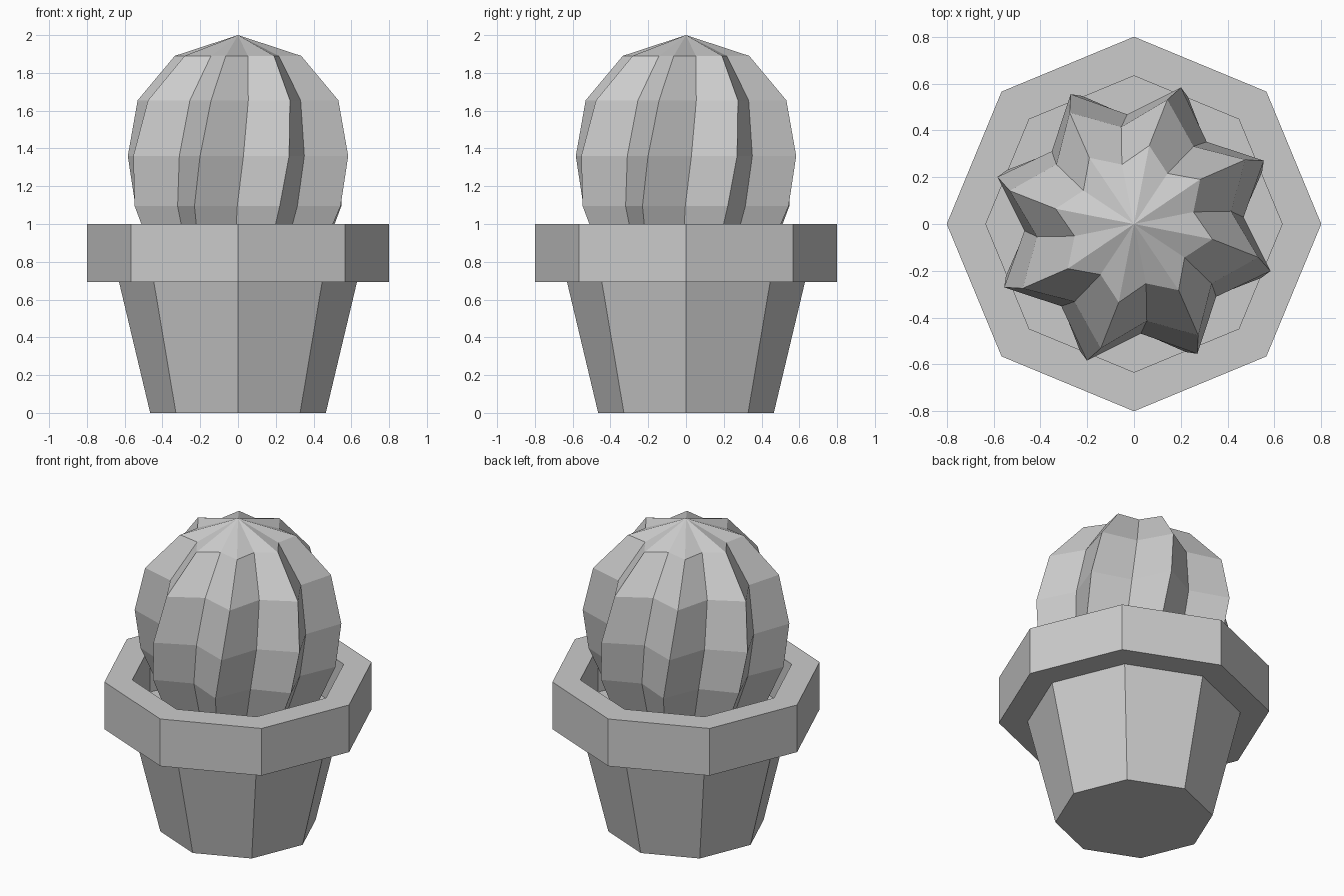
import bpy, bmesh
from math import cos, sin, radians

if "Cube" in bpy.data.objects:
    bpy.data.objects.remove(bpy.data.objects["Cube"])


def loft(name, rings, tip=None):
    """Skin a stack of point rings; cap the bottom, and cap or point the top."""
    bm = bmesh.new()
    loops = [[bm.verts.new(p) for p in ring] for ring in rings]
    n = len(loops[0])
    for a, b in zip(loops, loops[1:]):
        for i in range(n):
            j = (i + 1) % n
            bm.faces.new((a[i], a[j], b[j], b[i]))
    bm.faces.new(loops[0][::-1])
    if tip is None:
        bm.faces.new(loops[-1])
    else:
        top = bm.verts.new((0, 0, tip))
        for i in range(n):
            bm.faces.new((loops[-1][i], loops[-1][(i + 1) % n], top))
    bmesh.ops.recalc_face_normals(bm, faces=bm.faces)
    mesh = bpy.data.meshes.new(name)
    bm.to_mesh(mesh)
    bm.free()
    obj = bpy.data.objects.new(name, mesh)
    bpy.context.collection.objects.link(obj)
    return obj


def ring(radius, z, sides=8, turn=0.0, valley=1.0):
    """Regular ring; every second point is pulled in by the valley factor."""
    pts = []
    for i in range(sides):
        a = radians(turn + 360 * i / sides)
        r = radius * (valley if i % 2 else 1.0)
        pts.append((r * cos(a), r * sin(a), z))
    return pts


# Octagonal pot: tapered body, overhanging rim, recessed soil surface
pot_profile = [(0.465, 0), (0.63, 0.693), (0.8, 0.693), (0.8, 1.0),
               (0.633, 1.0), (0.633, 0.7)]
loft("pot", [ring(r, z) for r, z in pot_profile])

# Cactus: eight ribs with a slight twist, closing to a point
cactus_profile = [(0.42, 0.70, 18.0), (0.59, 1.095, 22.0), (0.617, 1.36, 26.0),
                  (0.55, 1.655, 30.0), (0.341, 1.89, 34.0)]
loft("cactus", [ring(r, z, 16, turn, 0.76) for r, z, turn in cactus_profile], tip=2.0)
